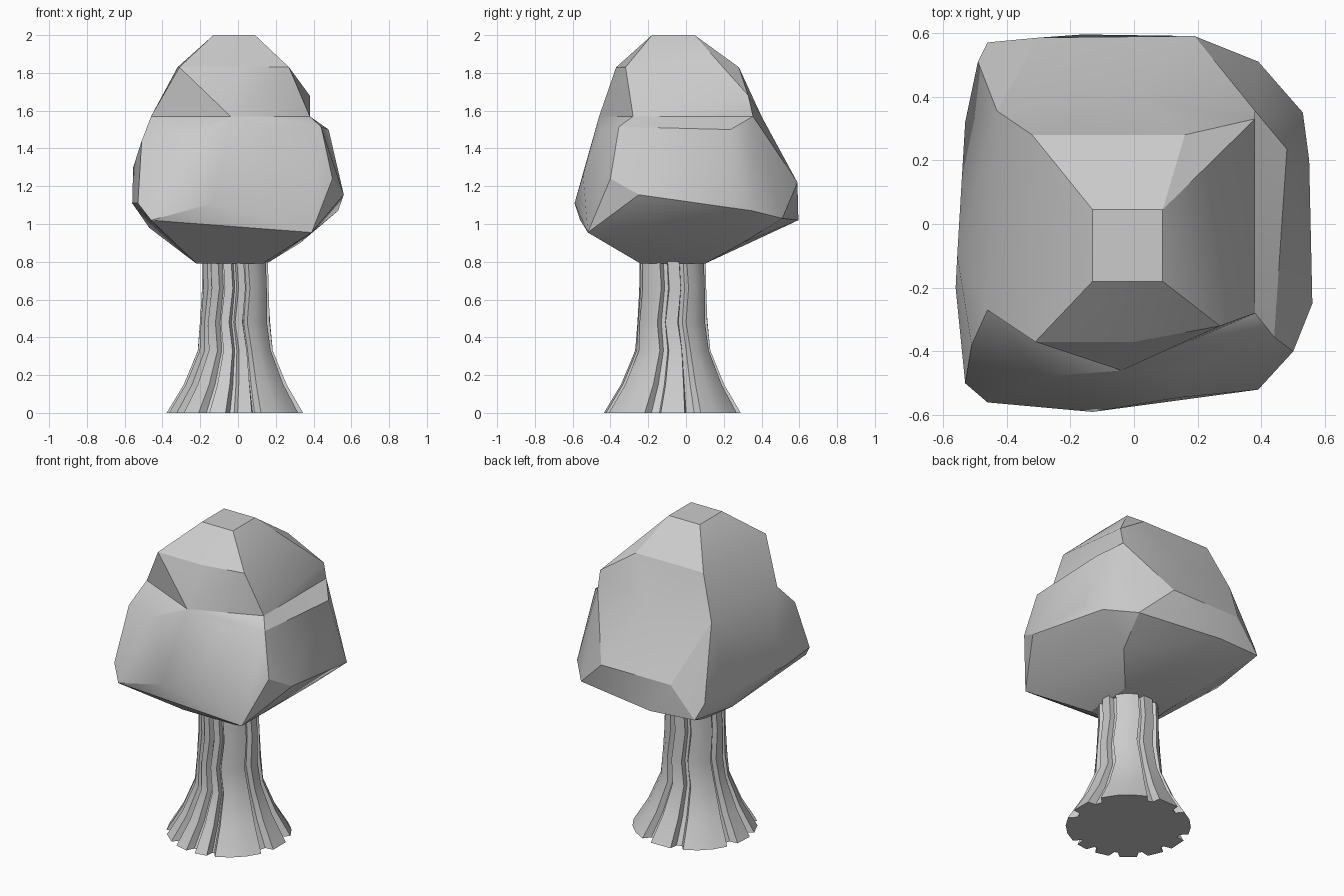
import bpy
import bmesh
from math import cos, sin, radians

default_cube = bpy.data.objects.get("Cube")
if default_cube:
    bpy.data.objects.remove(default_cube, do_unlink=True)


def make_material(name, color):
    material = bpy.data.materials.new(name)
    material.use_nodes = True
    material.diffuse_color = color
    material.node_tree.nodes["Principled BSDF"].inputs["Base Color"].default_value = color
    return material


stone_grey = make_material("stone grey", (0.6, 0.6, 0.6, 1))


def finish_object(name, bm, angle):
    """Turn a bmesh into a shaded object with the shared material."""
    bmesh.ops.recalc_face_normals(bm, faces=bm.faces[:])
    mesh = bpy.data.meshes.new(name)
    bm.to_mesh(mesh)
    bm.free()
    mesh.materials.append(stone_grey)
    part = bpy.data.objects.new(name, mesh)
    bpy.context.collection.objects.link(part)
    bpy.ops.object.select_all(action="DESELECT")
    part.select_set(True)
    bpy.context.view_layer.objects.active = part
    bpy.ops.object.shade_smooth_by_angle(angle=radians(angle))
    return part


def add_hull(bm, points):
    """Wrap a faceted convex lump around a few corner points."""
    verts = [bm.verts.new(p) for p in points]
    result = bmesh.ops.convex_hull(bm, input=verts)
    loose = set(result["geom_interior"]) | set(result["geom_unused"])
    bmesh.ops.delete(bm, geom=[v for v in loose if isinstance(v, bmesh.types.BMVert)],
                     context="VERTS")


def at_height(z, corners):
    return [(x, y, z) for x, y in corners]


# Canopy: two faceted lumps that share a waist ring
waist_height = 1.57
waist = at_height(waist_height, [(-.46, -.27), (-.04, -.46), (.38, -.28),
                                 (.38, .355), (0, .4), (-.43, .355)])

underside = at_height(.79, [(-.22, -.24), (.13, -.24), (.15, .1), (-.2, .1)])
lower_corners = [
    (-.46, -.56, 1.02), (.39, -.52, .955), (.33, .3, .9), (-.47, .2, .98),
    (-.46, .57, 1.03), (.39, .51, 1.03), (-.16, .595, 1.02),
]
belly = [
    (-.13, -.59, 1.11), (-.53, -.5, 1.11), (-.56, -.2, 1.11), (-.53, .32, 1.12),
    (.56, -.25, 1.155), (.55, .2, 1.155), (.53, .35, 1.07),
    (.14, -.545, 1.26), (.5, -.4, 1.24), (-.555, -.1, 1.3),
    (.19, .59, 1.22), (-.3, .585, 1.22), (-.49, .51, 1.12),
]
shoulder = [
    (.18, -.445, 1.5), (-.29, -.48, 1.46), (-.51, -.38, 1.44),
    (.44, -.355, 1.515), (.48, .235, 1.5),
]
upper_corners = at_height(1.83, [(-.31, -.37), (0, -.37), (.27, -.32),
                                 (.16, .28), (-.32, .28)]) + [(.38, .33, 1.68)]
crown = at_height(2, [(-.13, -.18), (.09, -.18), (.09, .045), (-.13, .045)])

bm = bmesh.new()
add_hull(bm, underside + lower_corners + belly + shoulder + waist)
add_hull(bm, waist + upper_corners + crown)

# Open the hidden waist and weld the two lumps together
hidden = [f for f in bm.faces if all(abs(v.co.z - waist_height) < .001 for v in f.verts)]
bmesh.ops.delete(bm, geom=hidden, context="FACES")
bmesh.ops.remove_doubles(bm, verts=bm.verts[:], dist=.0001)
finish_object("canopy", bm, 25)

# Trunk: fluted cross-section, each rib given by its start and end angle
ribs = [(-68, -24), (-10, 10), (24, 68), (80, 102), (114, 156),
        (168, 186), (196, 212), (222, 238), (248, 262), (272, 284)]
# Height, rib radius, groove radius, twist in degrees
levels = [(0, .365, .315, 0), (.15, .275, .235, 2), (.33, .2, .168, 4),
          (.48, .187, .155, -2), (.66, .178, .148, 4), (.85, .175, .145, 0)]
center_x, center_y = -.015, -.07


def section(rib_radius, groove_radius, twist):
    points = []
    for start, end in ribs:
        steps = 3 if end - start > 30 else 1
        outline = [(start - 3, groove_radius)]
        outline += [(start + (end - start) * i / steps, rib_radius) for i in range(steps + 1)]
        outline += [(end + 3, groove_radius)]
        for angle, radius in outline:
            a = radians(angle + twist)
            points.append((center_x + radius * cos(a), center_y + radius * sin(a)))
    return points


bm = bmesh.new()
rings = [[bm.verts.new(p) for p in at_height(z, section(rib, groove, twist))]
         for z, rib, groove, twist in levels]
for low, high in zip(rings, rings[1:]):
    for i in range(len(low)):
        j = (i + 1) % len(low)
        bm.faces.new((low[i], low[j], high[j], high[i]))
bm.faces.new(rings[0][::-1])
bm.faces.new(rings[-1])
finish_object("trunk", bm, 30)
